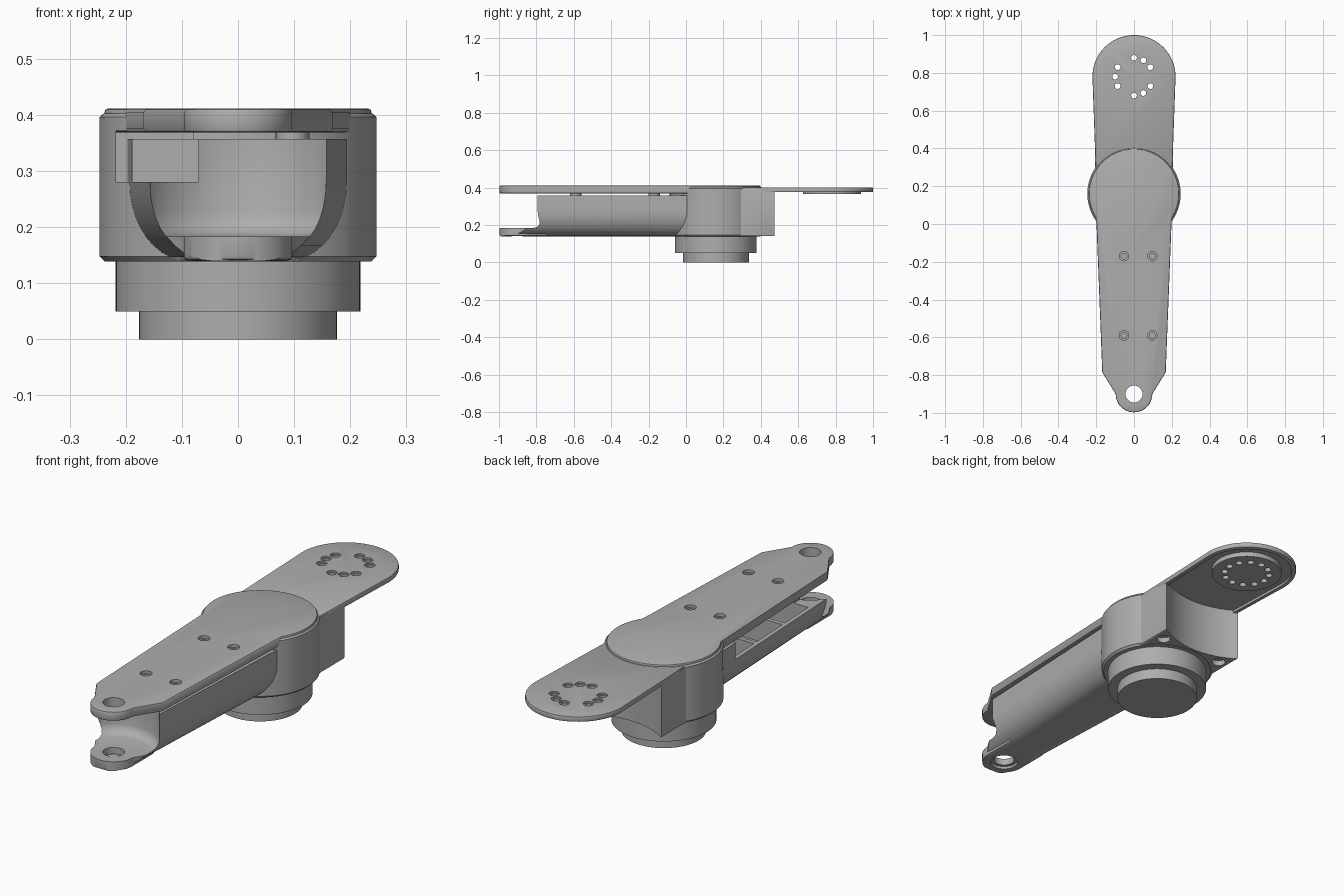
import bpy, bmesh, math

cube = bpy.data.objects.get("Cube")
if cube:
    bpy.data.objects.remove(cube, do_unlink=True)

GREY = (0.42, 0.42, 0.42, 1.0)
grey = bpy.data.materials.new("mid grey")
grey.use_nodes = True
grey.diffuse_color = GREY
grey.node_tree.nodes["Principled BSDF"].inputs["Base Color"].default_value = GREY

HUB_Y, PAD_Y, LUG_Y = 0.16, 0.78, -0.9   # the three vertical axes


def finish(name, bm):
    bmesh.ops.recalc_face_normals(bm, faces=bm.faces)
    mesh = bpy.data.meshes.new(name)
    bm.to_mesh(mesh)
    bm.free()
    obj = bpy.data.objects.new(name, mesh)
    bpy.context.collection.objects.link(obj)
    mesh.materials.append(grey)
    return obj


def loft(name, rings):
    """Closed solid through rings of equal length."""
    bm = bmesh.new()
    rows = [[bm.verts.new(p) for p in ring] for ring in rings]
    n = len(rows[0])
    for a, b in zip(rows, rows[1:]):
        for i in range(n):
            bm.faces.new((a[i], a[(i + 1) % n], b[(i + 1) % n], b[i]))
    bm.faces.new(rows[0])
    bm.faces.new(rows[-1])
    return finish(name, bm)


def prism(name, outline, z0, z1):
    return loft(name, [[(x, y, z) for x, y in outline] for z in (z0, z1)])


def lathe(name, cx, cy, profile, sides=64):
    """Turned solid from (radius, height) pairs."""
    return loft(name, [[(x, y, z) for x, y in arc(cx, cy, r, 0, 360, sides)[:-1]]
                       for r, z in profile])


def drill(cx, cy, r, z0, z1, sides=24):
    return lathe("cutter", cx, cy, [(r, z0), (r, z1)], sides)


def arc(cx, cy, r, a0, a1, n):
    angles = [math.radians(a0 + (a1 - a0) * i / n) for i in range(n + 1)]
    return [(cx + r * math.cos(a), cy + r * math.sin(a)) for a in angles]


def apply(obj, mod):
    bpy.context.view_layer.objects.active = obj
    bpy.ops.object.modifier_apply(modifier=mod.name)


def combine(obj, other, operation="DIFFERENCE"):
    mod = obj.modifiers.new("cut", "BOOLEAN")
    mod.operation, mod.object, mod.solver = operation, other, "EXACT"
    apply(obj, mod)
    bpy.data.objects.remove(other, do_unlink=True)


def bevel(obj, width):
    mod = obj.modifiers.new("edge", "BEVEL")
    mod.width, mod.segments = width, 2
    mod.limit_method, mod.angle_limit = "ANGLE", math.radians(50)
    apply(obj, mod)


def trough(name, y0, y1, inset=0.0, top=0.357):
    """Round-bottomed channel that widens towards the hub."""
    rings = []
    for y in (y0, y1):
        w = 0.193 + 0.045 * y - inset
        low = 0.14 + inset * 1.6
        half = [(w - 0.1 + 0.1 * math.cos(a), 0.28 - (0.28 - low) * math.sin(a))
                for a in (math.radians(90 * i / 10) for i in range(11))]
        side = [(w, top)] + half
        rings.append([(x, y, z) for x, z in side] +
                     [(-x, y, z) for x, z in reversed(side)])
    return loft(name, rings)


def box(x0, x1, y0, y1, z0, z1):
    return prism("cutter", [(x0, y0), (x1, y0), (x1, y1), (x0, y1)], z0, z1)


# Turned mounting flange below the hub
lathe("mounting_flange", 0, HUB_Y,
      [(0.176, 0), (0.176, 0.05), (0.218, 0.05), (0.218, 0.145)], 96)

# Hub housing with a square shoulder, hollowed on its back face
hub = lathe("hub_housing", 0, HUB_Y,
            [(0.238, 0.139), (0.247, 0.148), (0.247, 0.396), (0.24, 0.402)], 96)
shoulder = box(-0.207, 0.207, 0.2, 0.55, 0.1405, 0.394)
bevel(shoulder, 0.006)
combine(shoulder, drill(0, PAD_Y, 0.37, 0.1, 0.5, 128))
combine(hub, shoulder, "UNION")
for side in (-1, 1):
    combine(hub, drill(side * 0.16, 0.395, 0.03, 0.1, 0.165))
combine(hub, box(-0.217, -0.08, -0.2, 0.09, 0.28, 0.372))

# Rear paddle with a dished underside and a drilled boss
def paddle_outline(inset):
    return arc(0, PAD_Y, 0.22 - inset, 0, 180, 40) + [
        (-0.203 + inset, 0.3), (0.203 - inset, 0.3)]


paddle = prism("rear_paddle", paddle_outline(0), 0.376, 0.401)
bevel(paddle, 0.005)
combine(paddle, prism("cutter", paddle_outline(0.02), 0.36, 0.388))
combine(paddle, drill(0, PAD_Y, 0.155, 0.366, 0.394, 64), "UNION")
for step in range(12):
    (x, y), _ = arc(0, PAD_Y, 0.1, step * 30, 360, 1)
    if step in (0, 4, 8):
        combine(paddle, drill(x, y, 0.015, 0.35, 0.385))
    else:
        combine(paddle, drill(x, y, 0.015, 0.35, 0.42))
        combine(paddle, drill(x, y, 0.022, 0.394, 0.42))

# Lower arm channel: clipped to plan, scooped around the lug, pocketed
tip = arc(0, LUG_Y, 0.097, 180, 360, 24)
arm = trough("lower_arm", -0.99, 0.1)
combine(arm, prism("cutter", tip + [(0.165, -0.79), (0.3, 0.2), (-0.3, 0.2), (-0.165, -0.79)],
                   0.1, 0.5), "INTERSECT")
lug = prism("lower_lug", tip + [(0.097, -0.74), (-0.097, -0.74)], 0.1405, 0.2)
bevel(lug, 0.008)
combine(arm, lug, "UNION")
combine(arm, lathe("cutter", 0, LUG_Y, [(0.15, 0.183), (0.17, 0.19), (0.184, 0.205),
                                        (0.19, 0.225), (0.19, 0.5)], 96))
for y0, y1 in ((-0.68, -0.5), (-0.48, -0.28), (-0.26, -0.1)):
    combine(arm, trough("cutter", y0, y1, 0.02, 0.45))
combine(arm, box(-0.4, -0.07, -1.2, -0.09, 0.28, 0.5))
combine(arm, drill(0, LUG_Y, 0.045, 0.1, 0.3, 40))
combine(arm, drill(0, LUG_Y, 0.06, 0.1, 0.152, 40))

# Top cover: disc over the hub, tapering to the front lug
cover = prism("top_cover",
              arc(0, LUG_Y, 0.097, 180, 360, 24) + [(0.168, -0.785)] +
              arc(0, HUB_Y, 0.238, -33, 213, 72) + [(-0.168, -0.785)],
              0.369, 0.411)
bevel(cover, 0.006)
combine(cover, drill(0, LUG_Y, 0.045, 0.3, 0.5, 40))
for x in (-0.053, 0.097):
    for y in (-0.17, -0.59):
        combine(cover, drill(x, y, 0.025, 0.398, 0.5))
        combine(cover, drill(x, y, 0.015, 0.376, 0.5))

# Screw posts beside the solid wall, holding the cover
for i, y in enumerate((-0.17, -0.59)):
    drill(0.097, y, 0.03, 0.17, 0.372).name = "screw_post_%d" % (i + 1)

# Smooth curved walls, crisp edges
bpy.ops.object.select_all(action="DESELECT")
for obj in bpy.context.scene.objects:
    if obj.type == "MESH":
        obj.select_set(True)
        bpy.context.view_layer.objects.active = obj
bpy.ops.object.shade_smooth_by_angle(angle=math.radians(30))
